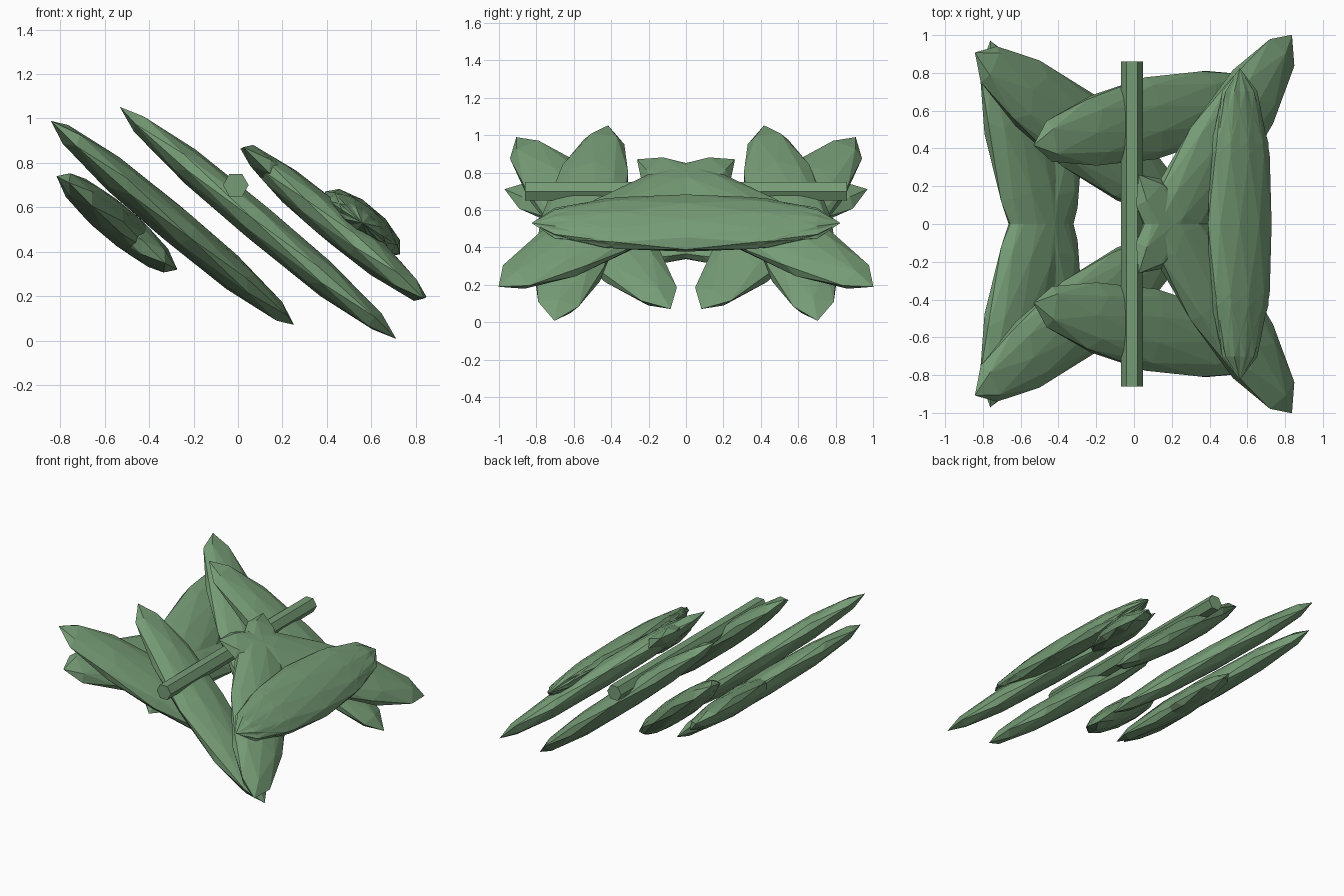
import bpy, bmesh, math
from mathutils import Matrix, Vector

cube = bpy.data.objects.get("Cube")
if cube:
    bpy.data.objects.remove(cube, do_unlink=True)

green = bpy.data.materials.new("leaf green")
green.use_nodes = True
colour = (0.18, 0.33, 0.18, 1)
green.diffuse_color = colour
green.node_tree.nodes["Principled BSDF"].inputs["Base Color"].default_value = colour

TILT = math.radians(40)
SLOPE = Vector((math.cos(TILT), 0, -math.sin(TILT)))   # downhill direction shared by all leaves
NORMAL = Vector((math.sin(TILT), 0, math.cos(TILT)))
SIDE = Vector((0, 1, 0))
LENGTH, WIDTH, THICKNESS = 0.825, 0.22, 0.085


def add_object(name, bm):
    mesh = bpy.data.meshes.new(name)
    bm.to_mesh(mesh)
    bm.free()
    mesh.materials.append(green)
    obj = bpy.data.objects.new(name, mesh)
    bpy.context.collection.objects.link(obj)
    return obj


def leaf_pair(name, x, y, angle):
    """Flat faceted leaf lying in the tilted plane, mirrored across y."""
    a = math.radians(angle)
    along = SLOPE * math.cos(a) + SIDE * math.sin(a)
    across = along.cross(NORMAL)
    frame = Matrix((NORMAL * THICKNESS, across * WIDTH, along * LENGTH)).transposed().to_4x4()
    bm = bmesh.new()
    bmesh.ops.create_icosphere(bm, subdivisions=2, radius=1,
                               matrix=Matrix.Translation((x, y, 0.53)) @ frame)
    bmesh.ops.recalc_face_normals(bm, faces=bm.faces)
    obj = add_object(name, bm)
    mirror = obj.modifiers.new("Mirror", "MIRROR")
    mirror.use_axis = (False, True, False)
    mirror.use_mirror_merge = False


# Leaves, each layer turned a further 40 degrees
leaf_pair("lowest_leaves", -0.545, 0.195, -70)
leaf_pair("lower_leaves", -0.295, 0.495, -30)
leaf_pair("middle_leaves", 0.09, 0.56, 10)
leaf_pair("upper_leaves", 0.43, 0.37, 50)
leaf_pair("top_leaf", 0.56, 0, 90)

# Hexagonal rod running front to back
bm = bmesh.new()
bmesh.ops.create_cone(bm, cap_ends=True, segments=6, radius1=0.058, radius2=0.058, depth=1.72)
rod = add_object("rod", bm)
rod.rotation_euler = (math.pi / 2, math.radians(30), 0)
rod.location = (-0.01, 0, 0.70)
# Turn the rod so its flat sides face up and down
rod.matrix_world = (Matrix.Translation((-0.01, 0, 0.70)) @ Matrix.Rotation(math.pi / 2, 4, "X")
                    @ Matrix.Rotation(math.radians(30), 4, "Z"))
